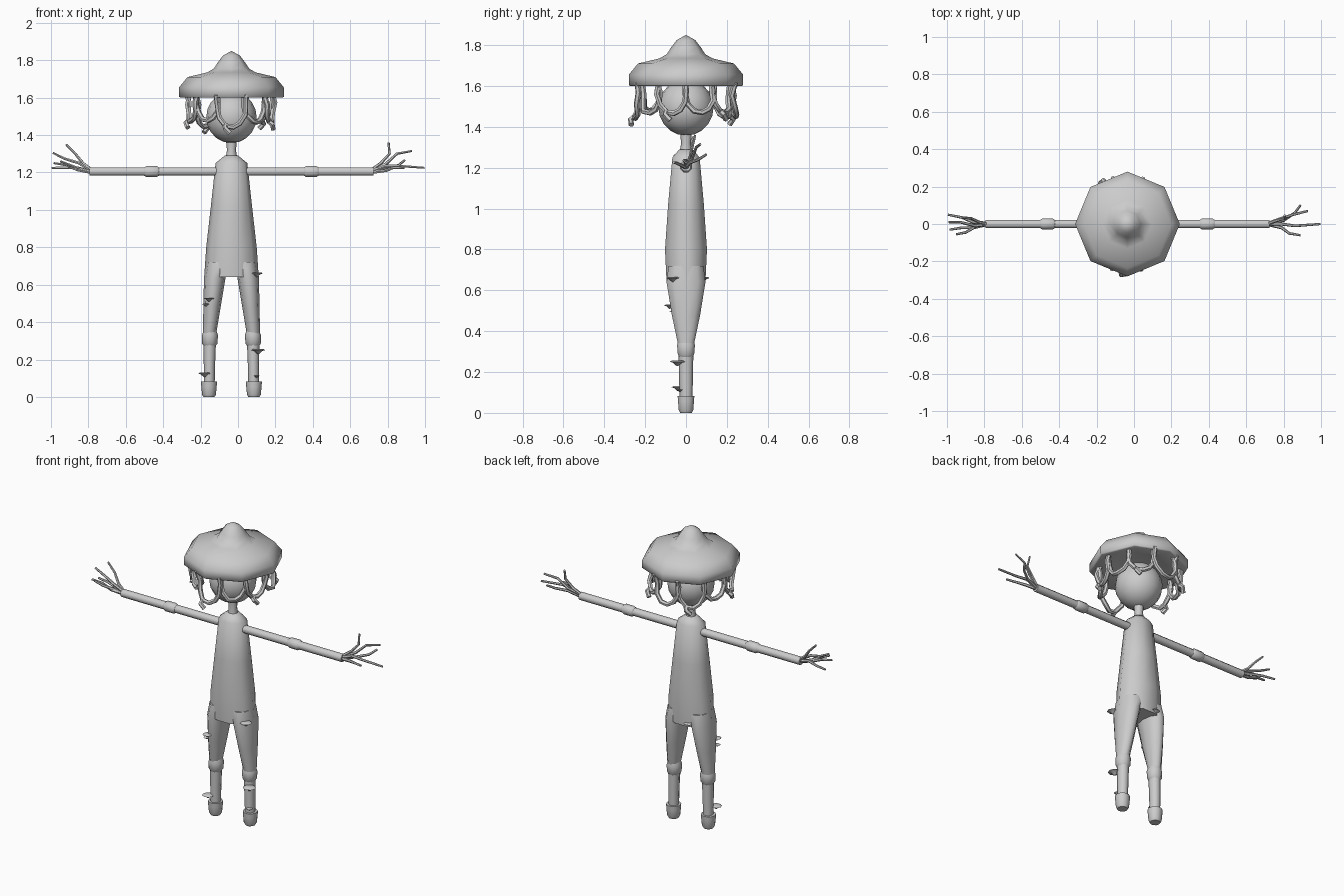
import bpy, bmesh, math, random
from mathutils import Vector

if "Cube" in bpy.data.objects:
    bpy.data.objects.remove(bpy.data.objects["Cube"])

random.seed(4)
CX = -0.035  # centre line of the figure
grey = bpy.data.materials.new("plain_grey")
grey.diffuse_color = (0.6, 0.6, 0.6, 1)
grey.use_nodes = True
grey.node_tree.nodes["Principled BSDF"].inputs["Base Color"].default_value = grey.diffuse_color


def finish(ob, angle=50):
    ob.data.materials.append(grey)
    bpy.ops.object.select_all(action='DESELECT')
    ob.select_set(True)
    bpy.context.view_layer.objects.active = ob
    bpy.ops.object.shade_smooth_by_angle(angle=math.radians(angle))
    return ob


def loft(name, rings, sides=8, angle=50, axis='z', turn=0.0):
    """Skin elliptical rings (u, v, height, ru, rv); axis x lays them along x."""
    bm = bmesh.new()
    loops = []
    for u, v, h, ru, rv in rings:
        loop = []
        for i in range(sides):
            a = 2 * math.pi * i / sides + turn
            p, q = u + ru * math.cos(a), v + rv * math.sin(a)
            loop.append(bm.verts.new((p, q, h) if axis == 'z' else (h, p, q)))
        loops.append(loop)
    for a, b in zip(loops, loops[1:]):
        for i in range(sides):
            j = (i + 1) % sides
            bm.faces.new((a[i], a[j], b[j], b[i]))
    bm.faces.new(loops[0][::-1])
    bm.faces.new(loops[-1])
    bmesh.ops.remove_doubles(bm, verts=bm.verts, dist=0.0005)
    bmesh.ops.recalc_face_normals(bm, faces=bm.faces)
    me = bpy.data.meshes.new(name)
    bm.to_mesh(me)
    bm.free()
    ob = bpy.data.objects.new(name, me)
    bpy.context.collection.objects.link(ob)
    return finish(ob, angle)


def tubes(name, paths, radius, taper=1.0):
    """Round strands along point lists, turned into one mesh."""
    cu = bpy.data.curves.new(name, 'CURVE')
    cu.dimensions = '3D'
    cu.bevel_depth = radius
    cu.bevel_resolution = 1
    cu.use_fill_caps = True
    for pts in paths:
        sp = cu.splines.new('POLY')
        sp.points.add(len(pts) - 1)
        for i, p in enumerate(pts):
            sp.points[i].co = (*p, 1)
            sp.points[i].radius = 1 + (taper - 1) * i / (len(pts) - 1)
    ob = bpy.data.objects.new(name, cu)
    bpy.context.collection.objects.link(ob)
    bpy.ops.object.select_all(action='DESELECT')
    ob.select_set(True)
    bpy.context.view_layer.objects.active = ob
    bpy.ops.object.convert(target='MESH')
    return finish(bpy.context.object)


def turned(name, x, profile, sides=8, angle=50):
    return loft(name, [(x, 0, z, r, r) for r, z in profile], sides, angle)


# Mushroom cap hat with a hollow underside
turned("hat", CX, [(0.0, 1.64), (0.15, 1.63), (0.272, 1.60), (0.28, 1.605), (0.28, 1.655),
                   (0.235, 1.71), (0.13, 1.735), (0.095, 1.755), (0.072, 1.79),
                   (0.045, 1.825), (0.0, 1.85)], angle=60)

# Head and neck
turned("head", CX, [(0.135 * math.cos(math.radians(a)), 1.495 + 0.138 * math.sin(math.radians(a)))
                    for a in range(-90, 91, 18)], 16)
turned("neck", CX, [(0.032, 1.27), (0.024, 1.32), (0.03, 1.38)])

# Torso, widening down to the hips
loft("torso", [(CX, 0, z, rx, ry) for z, rx, ry in (
    (0.64, 0.146, 0.1), (0.8, 0.135, 0.108), (1.02, 0.11, 0.092),
    (1.25, 0.085, 0.07), (1.29, 0.036, 0.034))], 10)

# Legs, knees, shins and feet
for side, s in (("left", 1), ("right", -1)):
    def leg(part, rows, n=10):
        loft(side + part, [(CX + s * d, 0, z, rx, ry) for d, z, rx, ry in rows], n)
    leg("_thigh", [(0.117, 0.34, 0.036, 0.042), (0.104, 0.48, 0.046, 0.073),
                   (0.089, 0.64, 0.058, 0.1), (0.075, 0.72, 0.06, 0.09)])
    leg("_knee", [(0.116, 0.265, 0.026, 0.026), (0.116, 0.285, 0.041, 0.042),
                  (0.115, 0.33, 0.043, 0.046), (0.114, 0.355, 0.034, 0.04)])
    leg("_shin", [(0.119, 0.05, 0.029, 0.03), (0.118, 0.16, 0.03, 0.034),
                  (0.116, 0.29, 0.033, 0.036)], 8)
    leg("_foot", [(0.12, 0.0, 0.03, 0.03), (0.12, 0.012, 0.037, 0.037),
                  (0.12, 0.055, 0.041, 0.041), (0.12, 0.083, 0.043, 0.043)])

    # Arm with an elbow bulge
    def arm(part, rows):
        loft(side + part, [(0, 1.205, CX + s * d, r, r) for d, r in rows], 8, 50, 'x', math.pi / 8)
    arm("_arm", [(0.03, 0.024), (0.42, 0.024), (0.76, 0.024)])
    arm("_elbow", [(0.388, 0.024), (0.398, 0.031), (0.455, 0.031), (0.467, 0.024)])

# Twig fingers: wrist to knuckle to tip, with small side shoots
left_fingers = [
    [(0.71, 0, 1.205), (0.79, 0.0, 1.235), (0.86, -0.01, 1.235), (0.997, 0.0, 1.225)],
    [(0.71, 0, 1.21), (0.765, 0.02, 1.25), (0.81, 0.03, 1.3), (0.805, 0.045, 1.36)],
    [(0.71, 0, 1.21), (0.79, 0.03, 1.245), (0.85, 0.05, 1.3), (0.93, 0.07, 1.315)],
    [(0.71, 0, 1.2), (0.79, -0.02, 1.21), (0.83, -0.05, 1.225), (0.89, -0.06, 1.225)],
    [(0.71, 0, 1.2), (0.8, 0.02, 1.225), (0.86, 0.06, 1.24), (0.89, 0.1, 1.265)]]
right_fingers = [
    [(-0.78, 0, 1.205), (-0.86, 0.01, 1.225), (-0.92, 0.035, 1.225), (-0.995, 0.05, 1.225)],
    [(-0.78, 0, 1.21), (-0.85, -0.01, 1.25), (-0.93, 0.01, 1.275), (-0.99, 0.01, 1.305)],
    [(-0.78, 0, 1.21), (-0.83, 0.01, 1.25), (-0.87, 0.03, 1.3), (-0.92, 0.035, 1.35)],
    [(-0.78, 0, 1.2), (-0.85, -0.015, 1.22), (-0.9, -0.045, 1.24), (-0.95, -0.055, 1.26)],
    [(-0.78, 0, 1.2), (-0.86, -0.02, 1.215), (-0.92, -0.02, 1.24), (-0.985, -0.03, 1.25)]]
tubes("left_fingers", left_fingers, 0.010, 0.6)
tubes("right_fingers", right_fingers, 0.010, 0.6)

# Looping strands hanging from the hat rim
strands = []
count = 10
for k in range(count):
    a0 = 2 * math.pi * (k + 0.5) / count
    depth = random.uniform(0.13, 0.17)
    rad = random.uniform(0.22, 0.25)
    path = []
    for t, d in ((-0.5, -0.04), (-0.5, 0.35), (-0.42, 0.7), (-0.2, 0.95), (0.05, 1.0),
                 (0.28, 0.88), (0.45, 0.6), (0.48, 0.25), (0.46, -0.04)):
        a = a0 + t * 2 * math.pi / count * 1.05
        r = rad + random.uniform(-0.012, 0.012)
        path.append((CX + r * math.cos(a), r * math.sin(a), 1.61 - depth * d))
    strands.append(path)
    # Short loose end curling off the loop
    if k % 2:
        x, y, z = path[3]
        strands.append([(x, y, z), (x + 0.02 * math.cos(a0), y + 0.02 * math.sin(a0), z - 0.015),
                        (x + 0.03 * math.cos(a0 + 1), y + 0.03 * math.sin(a0 + 1), z - 0.04)])
tubes("hanging_strands", strands, 0.014)

# Shelf fungus growing on the legs
shelves = [(0.10, -0.065, 0.66, 0.034), (-0.08, 0.088, 0.66, 0.028),
           (-0.155, -0.08, 0.525, 0.028), (-0.172, -0.06, 0.495, 0.02),
           (0.108, -0.042, 0.25, 0.038), (-0.18, -0.038, 0.125, 0.034),
           (0.1, -0.03, 0.112, 0.018)]
for i, (x, y, z, r) in enumerate(shelves):
    loft(f"shelf_fungus_{i + 1}", [(x, y, z - r * 0.55, 0.1 * r, 0.1 * r),
                                   (x, y, z - r * 0.1, 0.6 * r, 0.6 * r), (x, y, z, r, r),
                                   (x, y, z + r * 0.18, 0.7 * r, 0.7 * r)], 8, 40)
